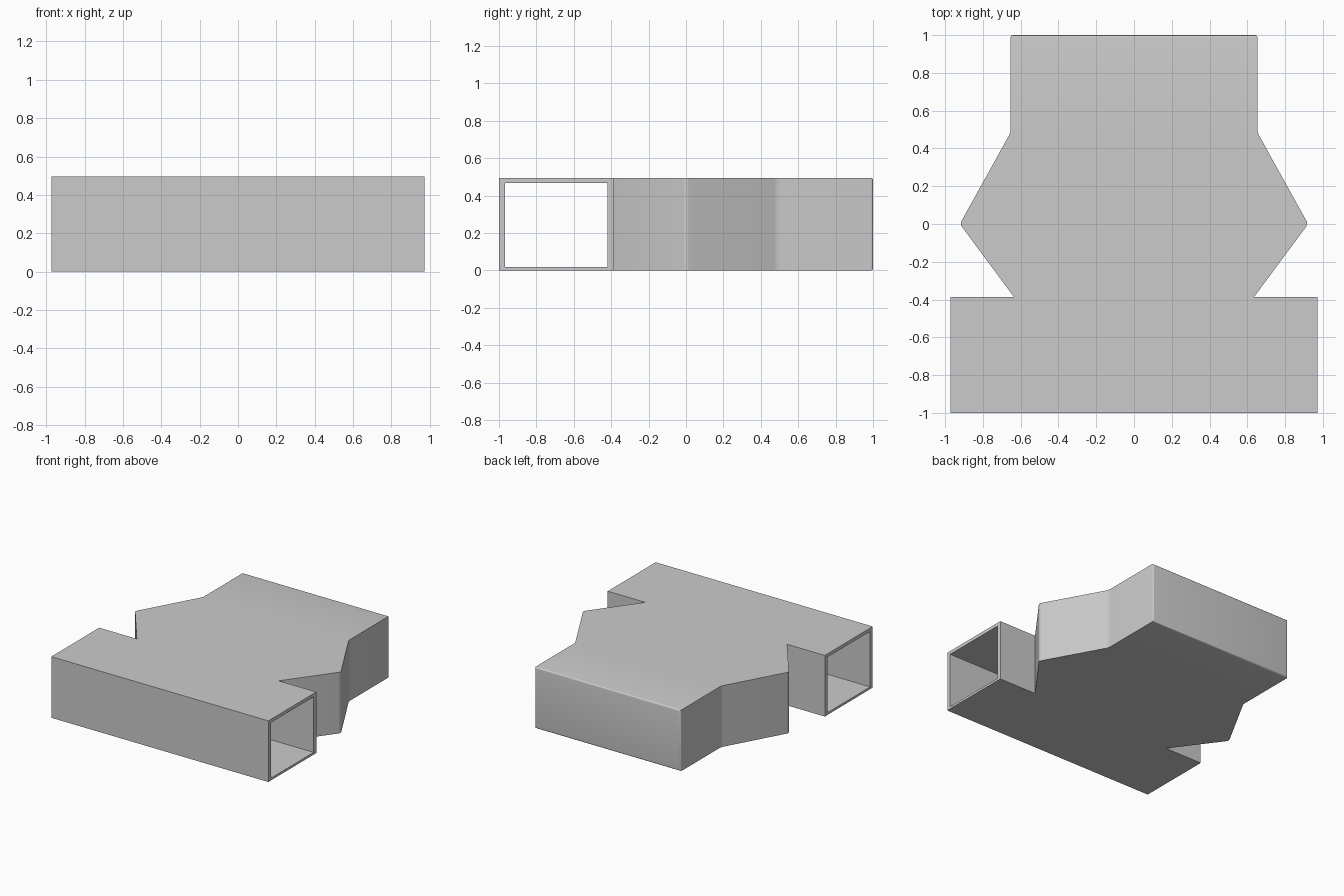
import bpy
import bmesh

if "Cube" in bpy.data.objects:
    bpy.data.objects.remove(bpy.data.objects["Cube"])

H = 0.495
# Right half of the plan outline, front to back; mirrored for the left half
half = [(0.972, -1), (0.972, -0.387), (0.635, -0.387), (0.922, 0.0),
        (0.653, 0.485), (0.653, 1)]
outline = half + [(-x, y) for x, y in reversed(half)]

# Body and sleeve as one extruded plate
bm = bmesh.new()
base = bm.faces.new([bm.verts.new((x, y, 0)) for x, y in outline])
ext = bmesh.ops.extrude_face_region(bm, geom=[base])
bmesh.ops.translate(bm, vec=(0, 0, H),
                    verts=[g for g in ext["geom"] if isinstance(g, bmesh.types.BMVert)])
bmesh.ops.recalc_face_normals(bm, faces=bm.faces)


def upright(e):
    return abs(e.verts[0].co.z - e.verts[1].co.z) > 0.1


# Soften the side corners, then every edge of the back end
side = [e for e in bm.edges if upright(e) and -0.1 < e.verts[0].co.y < 0.6]
bmesh.ops.bevel(bm, geom=side, offset=0.018, segments=4, profile=0.5, affect='EDGES')
back = [e for e in bm.edges if all(v.co.y > 0.99 for v in e.verts)]
bmesh.ops.bevel(bm, geom=back, offset=0.012, segments=4, profile=0.5, affect='EDGES')

mesh = bpy.data.meshes.new("body_with_sleeve")
bm.to_mesh(mesh)
bm.free()
body = bpy.data.objects.new("body_with_sleeve", mesh)
bpy.context.collection.objects.link(body)

# Rectangular channel right through the front sleeve
bpy.ops.mesh.primitive_cube_add(size=1, location=(0, -0.694, 0.243))
cutter = bpy.context.object
cutter.name = "channel_cutter"
cutter.scale = (3, 0.546, 0.449)
cutter.hide_render = True

bpy.ops.object.select_all(action='DESELECT')
body.select_set(True)
bpy.context.view_layer.objects.active = body
cut = body.modifiers.new("channel", 'BOOLEAN')
cut.operation = 'DIFFERENCE'
cut.solver = 'EXACT'
cut.object = cutter
bpy.ops.object.modifier_apply(modifier=cut.name)
bpy.data.objects.remove(cutter)
bpy.ops.object.shade_smooth_by_angle(angle=0.52)
